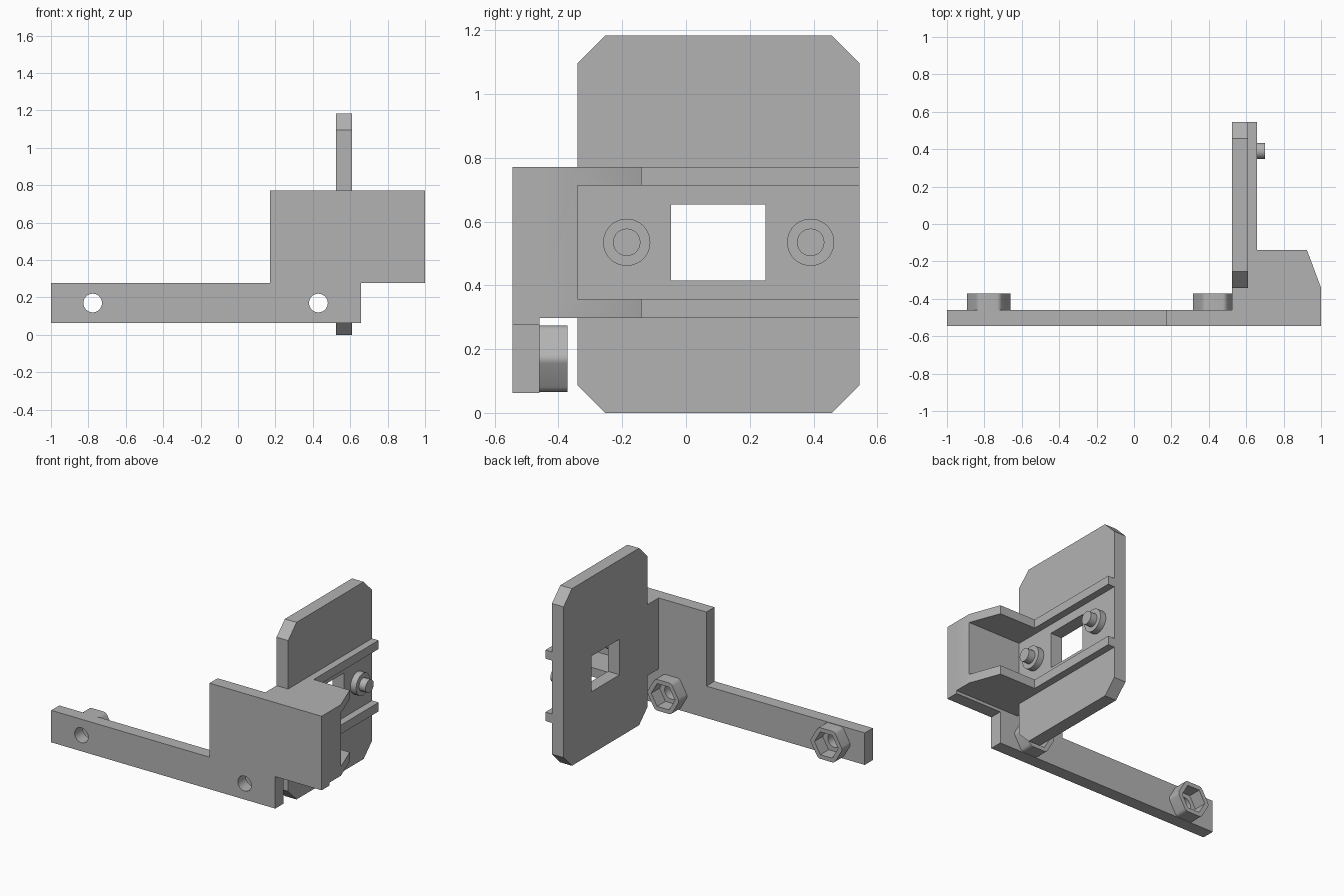
import bpy, bmesh, math

cube = bpy.data.objects.get("Cube")
if cube:
    bpy.data.objects.remove(cube, do_unlink=True)

grey = bpy.data.materials.new("plain grey")
grey.use_nodes = True
grey.diffuse_color = (0.45, 0.45, 0.45, 1)
grey.node_tree.nodes["Principled BSDF"].inputs["Base Color"].default_value = (0.45, 0.45, 0.45, 1)


def prism(name, profile, axis, start, end):
    """Extrude a 2D profile along one axis."""
    place = {"x": lambda p, q, d: (d, p, q),
             "y": lambda p, q, d: (p, d, q),
             "z": lambda p, q, d: (p, q, d)}[axis]
    bm = bmesh.new()
    low = [bm.verts.new(place(p, q, start)) for p, q in profile]
    high = [bm.verts.new(place(p, q, end)) for p, q in profile]
    bm.faces.new(low)
    bm.faces.new(high)
    n = len(low)
    for i in range(n):
        j = (i + 1) % n
        bm.faces.new((low[i], low[j], high[j], high[i]))
    bmesh.ops.recalc_face_normals(bm, faces=bm.faces)
    mesh = bpy.data.meshes.new(name)
    bm.to_mesh(mesh)
    bm.free()
    mesh.materials.append(grey)
    obj = bpy.data.objects.new(name, mesh)
    bpy.context.collection.objects.link(obj)
    return obj


def rect(p0, p1, q0, q1):
    return [(p0, q0), (p1, q0), (p1, q1), (p0, q1)]


def ring(cx, cy, r, sides):
    return [(cx + r * math.cos(math.tau * i / sides),
             cy + r * math.sin(math.tau * i / sides)) for i in range(sides)]


def round_hexagon(cx, cy, flat, r):
    """Hexagon with half-height flat and corner radius r."""
    pts = []
    for k in range(6):
        a = math.radians(60 * k)
        d = (flat - r) / math.cos(math.radians(30))
        for s in (-30, -15, 0, 15, 30):
            b = a + math.radians(s)
            pts.append((cx + d * math.cos(a) + r * math.cos(b),
                        cy + d * math.sin(a) + r * math.sin(b)))
    return pts


def activate(obj):
    bpy.ops.object.select_all(action="DESELECT")
    obj.select_set(True)
    bpy.context.view_layer.objects.active = obj


def cut(obj, cutter):
    mod = obj.modifiers.new("cut", "BOOLEAN")
    mod.operation = "DIFFERENCE"
    mod.solver = "EXACT"
    mod.object = cutter
    activate(obj)
    bpy.ops.object.modifier_apply(modifier=mod.name)
    bpy.data.objects.remove(cutter, do_unlink=True)


parts = []
FRONT, FACE, PLATE_Y, BACK = -0.545, -0.46, -0.341, 0.545
X0, X1, RAIL_X = 0.524, 0.61, 0.658
SCREW_Z = 0.17
SCREWS = (-0.777, 0.43)

# Long mounting bar with the raised front panel
bar = prism("front_bar", [(-1, 0.063), (0.657, 0.063), (0.657, 0.277), (1, 0.277),
                          (1, 0.772), (0.171, 0.772), (0.171, 0.277), (-1, 0.277)],
            "y", FRONT, FACE)
for x in SCREWS:
    cut(bar, prism("hole_cutter", ring(x, SCREW_Z, 0.05, 32), "y", -0.7, -0.3))
parts.append(bar)

# Nut pockets on the back of the bar
for side, x in zip(("right", "left"), SCREWS):
    boss = prism(side + "_nut_pocket", round_hexagon(x, SCREW_Z, 0.104, 0.03),
                 "y", FACE, -0.372)
    cut(boss, prism("nut_cutter", ring(x, SCREW_Z, 0.088, 6), "y", -0.5, -0.3))
    parts.append(boss)

# Bracket with gussets and rails, hollowed between them
bracket = prism("bracket", [(X0, FACE), (1, FACE), (1, PLATE_Y), (0.925, -0.14),
                            (RAIL_X, -0.14), (RAIL_X, BACK), (X1, BACK),
                            (X1, PLATE_Y), (X0, PLATE_Y)], "z", 0.297, 0.772)
cut(bracket, prism("pocket_cutter", rect(X1, 1.2, PLATE_Y, 0.8), "z", 0.357, 0.714))
parts.append(bracket)

# Upright plate with clipped corners and a window
c, top = 0.088, 1.184
plate = prism("upright_plate", [(PLATE_Y + c, 0), (BACK - c, 0), (BACK, c), (BACK, top - c),
                                (BACK - c, top), (PLATE_Y + c, top), (PLATE_Y, top - c),
                                (PLATE_Y, c)], "x", X0, X1)
cut(plate, prism("window_cutter", rect(-0.047, 0.25, 0.416, 0.654), "x", 0.4, 0.8))
parts.append(plate)

# Stepped pegs either side of the window
for side, y in (("front", -0.186), ("back", 0.391)):
    parts.append(prism(side + "_peg_collar", ring(y, 0.535, 0.074, 40), "x", X1, 0.652))
    parts.append(prism(side + "_peg", ring(y, 0.535, 0.043, 32), "x", 0.652, 0.70))

for obj in parts:
    activate(obj)
    bpy.ops.object.shade_smooth_by_angle(angle=math.radians(30))
